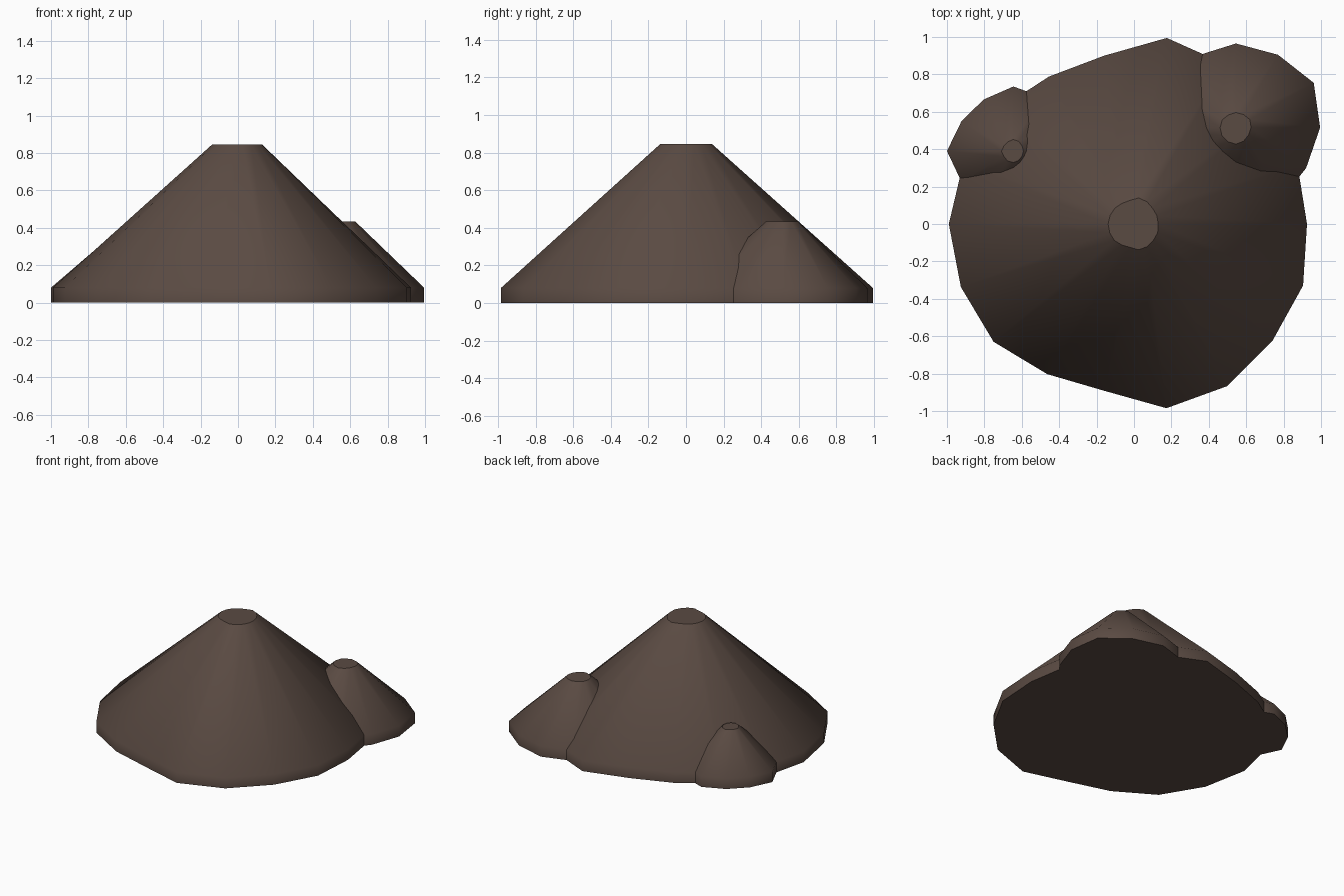
import bpy, bmesh
from math import cos, sin, tau
from mathutils import Vector

if "Cube" in bpy.data.objects:
    bpy.data.objects.remove(bpy.data.objects["Cube"], do_unlink=True)

rock = bpy.data.materials.new("dark_brown_rock")
rock.use_nodes = True
rock.diffuse_color = (0.102, 0.069, 0.055, 1)
bsdf = next(n for n in rock.node_tree.nodes if n.type == "BSDF_PRINCIPLED")
bsdf.inputs["Base Color"].default_value = rock.diffuse_color
bsdf.inputs["Roughness"].default_value = 0.9

RIM = 0.08  # height of the upright skirt under each slope


def cone(name, centre, height, top_scale, radii):
    """Uneven truncated cone; radii run anticlockwise from +x in equal steps."""
    bm = bmesh.new()
    n = len(radii)
    rings = []
    for scale, z in ((1, 0), (1, RIM), (top_scale, height)):
        rings.append([bm.verts.new(Vector((r * scale * cos(i * tau / n),
                                           r * scale * sin(i * tau / n), z)))
                      for i, r in enumerate(radii)])
    # Smooth skirt and slope
    for low, high in zip(rings, rings[1:]):
        for i in range(n):
            j = (i + 1) % n
            bm.faces.new((low[i], low[j], high[j], high[i])).smooth = True
    # Flat summit and underside with crisp borders
    for cap in (bm.faces.new(rings[-1]), bm.faces.new(rings[0][::-1])):
        for edge in cap.edges:
            edge.smooth = False
    mesh = bpy.data.meshes.new(name)
    bm.to_mesh(mesh)
    bm.free()
    mesh.materials.append(rock)
    obj = bpy.data.objects.new(name, mesh)
    obj.location = (*centre, 0)
    bpy.context.collection.objects.link(obj)


# Main mountain
cone("main_peak", (0, 0), 0.845, 0.14,
     [0.925, 0.93, 0.93, 0.985, 1.01, 0.914, 0.91, 0.95, 0.97,
      0.99, 0.985, 0.98, 0.927, 0.906, 1.0, 1.0, 0.968, 0.962])

# Smaller side peaks at the back
cone("left_side_peak", (0.545, 0.515), 0.435, 0.18,
     [0.45, 0.48, 0.45, 0.45, 0.44, 0.47, 0.47, 0.48, 0.48, 0.49, 0.46, 0.433])
cone("right_side_peak", (-0.645, 0.39), 0.33, 0.18,
     [0.3, 0.3, 0.33, 0.345, 0.318, 0.32, 0.355, 0.322, 0.34, 0.34, 0.32, 0.3])
